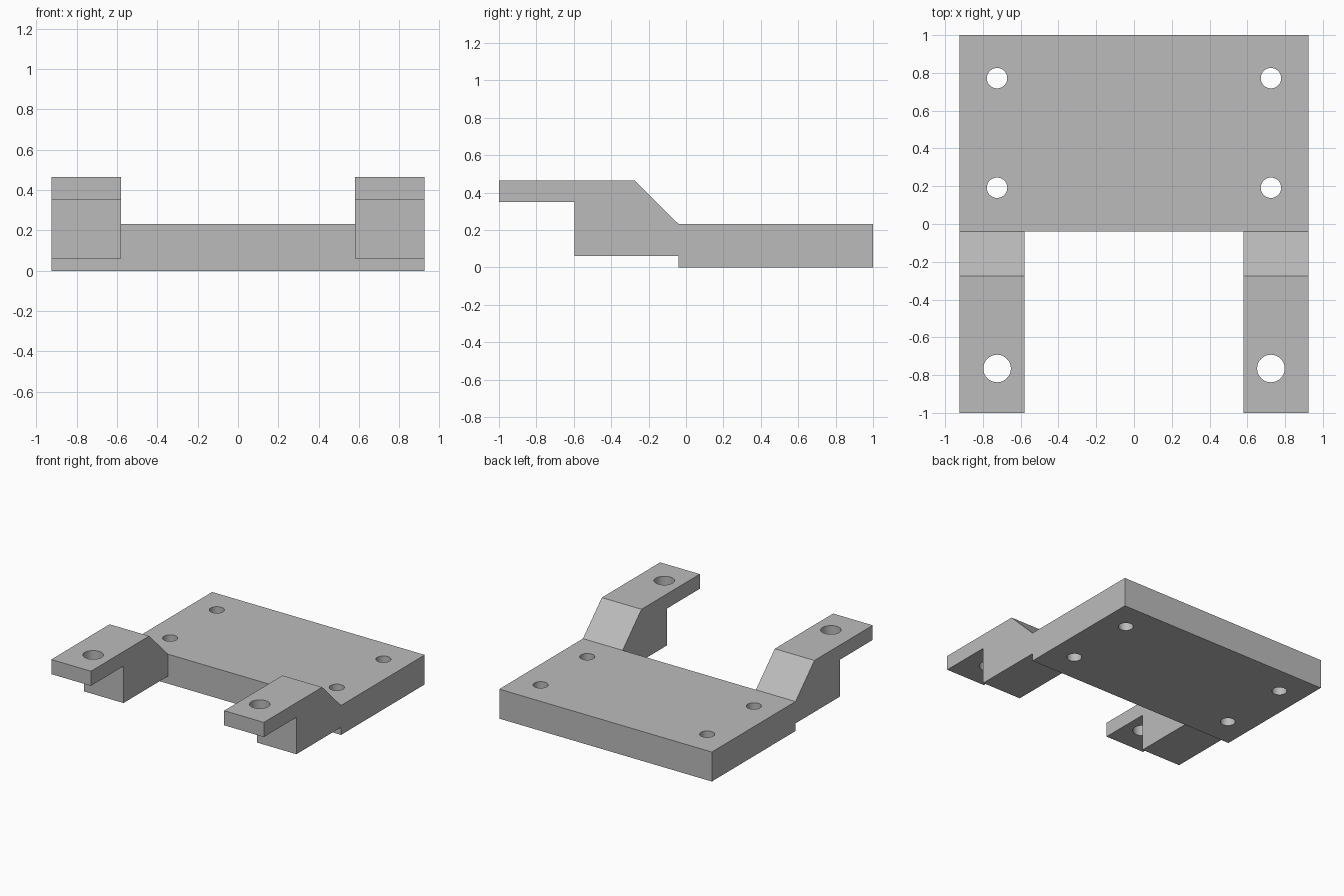
import bpy
import bmesh

cube = bpy.data.objects.get("Cube")
if cube:
    bpy.data.objects.remove(cube, do_unlink=True)

HALF_WIDTH = 0.925
ARM_INNER = 0.58
PLATE_FRONT = -0.04
HOLE_X = 0.725

grey = bpy.data.materials.new("plain grey")
grey.use_nodes = True
colour = (0.5, 0.5, 0.5, 1)
grey.diffuse_color = colour
grey.node_tree.nodes["Principled BSDF"].inputs["Base Color"].default_value = colour


def extrude_side_profile(name, points, half_width):
    """Extrude a (y, z) outline across x, centred on x = 0."""
    bm = bmesh.new()
    face = bm.faces.new([bm.verts.new((-half_width, y, z)) for y, z in points])
    result = bmesh.ops.extrude_face_region(bm, geom=[face])
    moved = [v for v in result["geom"] if isinstance(v, bmesh.types.BMVert)]
    bmesh.ops.translate(bm, verts=moved, vec=(2 * half_width, 0, 0))
    bmesh.ops.recalc_face_normals(bm, faces=bm.faces)
    mesh = bpy.data.meshes.new(name)
    bm.to_mesh(mesh)
    bm.free()
    obj = bpy.data.objects.new(name, mesh)
    bpy.context.collection.objects.link(obj)
    mesh.materials.append(grey)
    return obj


def cut(body, cutter):
    """Subtract the cutter from the body, then discard it."""
    cutter.hide_render = True
    bpy.ops.object.select_all(action="DESELECT")
    body.select_set(True)
    bpy.context.view_layer.objects.active = body
    mod = body.modifiers.new("cut", "BOOLEAN")
    mod.operation = "DIFFERENCE"
    mod.solver = "EXACT"
    mod.object = cutter
    bpy.ops.object.modifier_apply(modifier=mod.name)
    bpy.data.objects.remove(cutter, do_unlink=True)


# Plate and raised arms share one side outline
bracket = extrude_side_profile("mounting_bracket", [
    (1, 0), (1, 0.232), (PLATE_FRONT, 0.232), (-0.275, 0.465), (-1, 0.465),
    (-1, 0.35), (-0.595, 0.35), (-0.595, 0.06), (PLATE_FRONT, 0.06),
    (PLATE_FRONT, 0)], HALF_WIDTH)

# Wide gap between the two arms
cut(bracket, extrude_side_profile("arm_gap_cutter", [
    (PLATE_FRONT, -0.5), (PLATE_FRONT, 1), (-1.5, 1), (-1.5, -0.5)], ARM_INNER))

# Screw holes: two pairs in the plate, one larger pair in the arms
for y, radius in ((0.772, 0.054), (0.192, 0.054), (-0.765, 0.073)):
    for side in (-1, 1):
        bpy.ops.mesh.primitive_cylinder_add(
            vertices=48, radius=radius, depth=2, location=(side * HOLE_X, y, 0))
        hole = bpy.context.object
        hole.name = "hole_cutter"
        hole.data.materials.append(grey)
        cut(bracket, hole)

bpy.ops.object.shade_smooth_by_angle()
